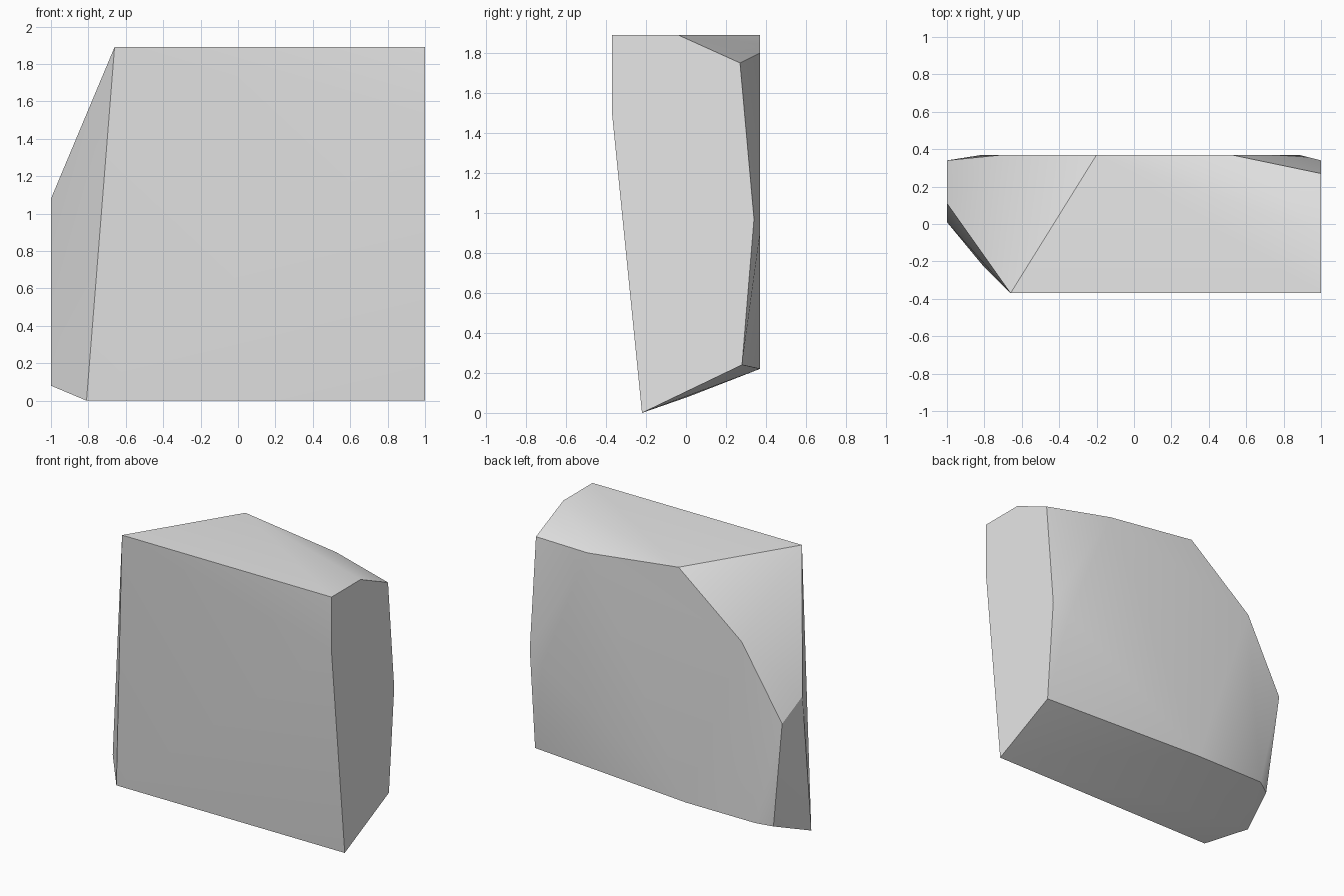
import bpy
import bmesh
import math


def remove_default_cube():
    cube = bpy.data.objects.get("Cube")
    if cube is not None:
        bpy.data.objects.remove(cube, do_unlink=True)


def make_material(name, color):
    material = bpy.data.materials.new(name)
    material.use_nodes = True
    material.diffuse_color = color
    shader = next(n for n in material.node_tree.nodes if n.type == "BSDF_PRINCIPLED")
    shader.inputs["Base Color"].default_value = color
    return material


def hull_object(name, corners, material):
    """Wrap a convex skin around the corner points of a broken stone."""
    bm = bmesh.new()
    for corner in corners:
        bm.verts.new(corner)
    result = bmesh.ops.convex_hull(bm, input=bm.verts[:])
    loose = {v for v in result["geom_interior"] if isinstance(v, bmesh.types.BMVert)}
    bmesh.ops.delete(bm, geom=list(loose), context="VERTS")
    # Merge coplanar triangles into clean flat facets
    bmesh.ops.dissolve_limit(bm, angle_limit=math.radians(0.5),
                             verts=bm.verts[:], edges=bm.edges[:])
    bmesh.ops.recalc_face_normals(bm, faces=bm.faces[:])
    mesh = bpy.data.meshes.new(name)
    bm.to_mesh(mesh)
    bm.free()
    mesh.materials.append(material)
    obj = bpy.data.objects.new(name, mesh)
    bpy.context.collection.objects.link(obj)
    return obj


remove_default_cube()
grey = make_material("plain grey", (0.8, 0.8, 0.8, 1.0))

TOP, FRONT, BACK, FOOT = 1.89, -0.37, 0.37, -0.22

# Flat cut on the left end: (y, z) outline at x = 1
left_end = [(1, y, z) for y, z in (
    (FRONT, TOP), (FRONT, 1.5), (FOOT, 0), (0.28, 0.24),
    (0.34, 0.97), (0.27, 1.75), (-0.04, TOP))]

# Broad back face: (x, z) outline
back_face = [(x, BACK, z) for x, z in (
    (-0.2, TOP), (0.52, 1.8), (0.88, 0.9),
    (-0.26, 0.22), (-0.81, 0.22), (-0.7, 1.49))]

# Narrow broken facet on the right end
right_end = [(-1, 0.01, 0.08), (-1, 0.11, 1.08),
             (-1, 0.34, 0.97), (-0.91, 0.31, 0.2)]

# Right-hand corners of the front face
front_corners = [(-0.66, FRONT, TOP), (-0.81, FOOT, 0)]

stone = hull_object("stone_fragment",
                    left_end + back_face + right_end + front_corners, grey)

# Soft shading inside each facet, crisp edges between them
bpy.ops.object.select_all(action="DESELECT")
stone.select_set(True)
bpy.context.view_layer.objects.active = stone
bpy.ops.object.shade_smooth_by_angle(angle=math.radians(30))
